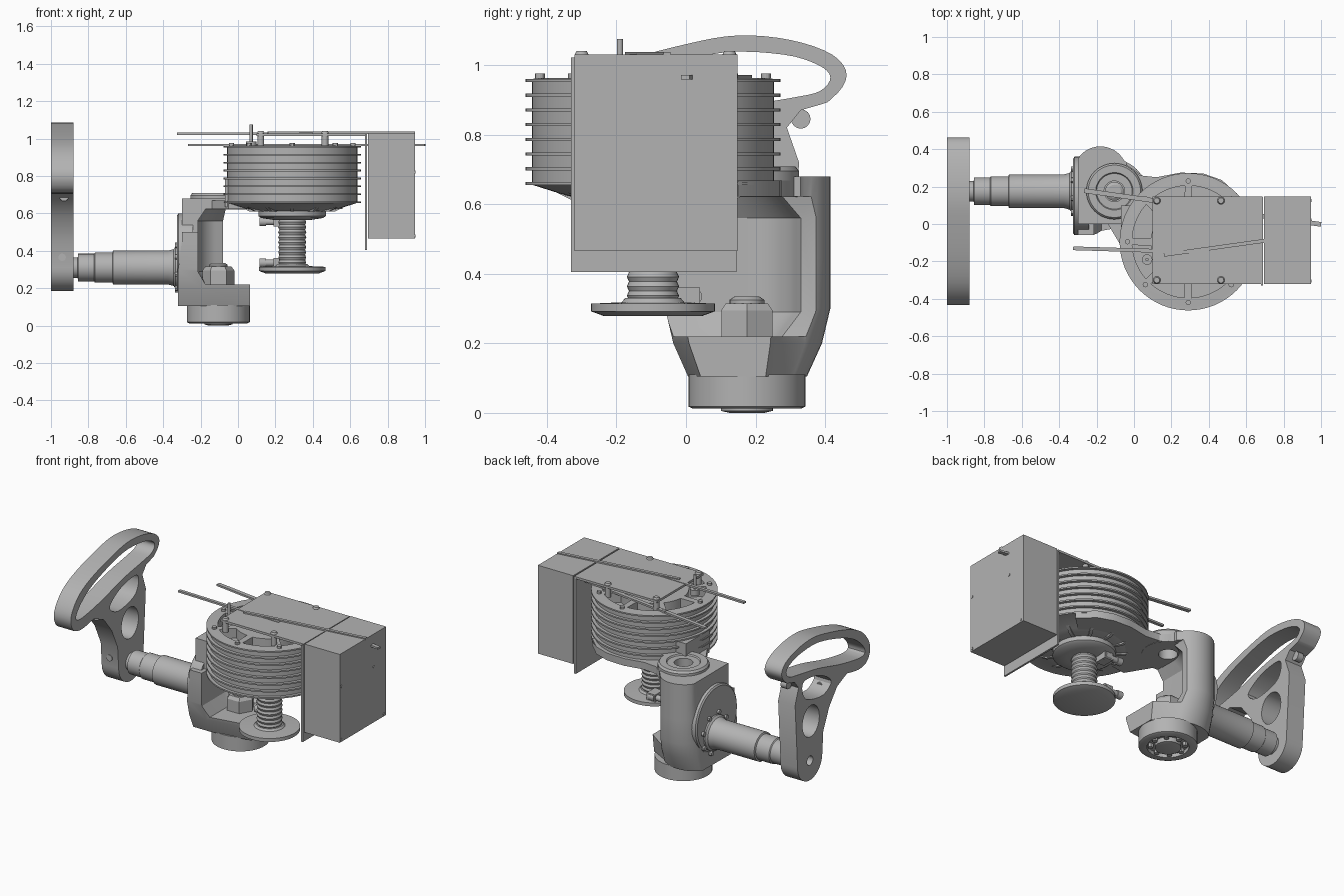
import bpy, bmesh, math
from math import cos, sin, pi

cube = bpy.data.objects.get("Cube")
if cube:
    bpy.data.objects.remove(cube, do_unlink=True)

grey = bpy.data.materials.new("machined_grey")
grey.use_nodes = True
grey.diffuse_color = (0.45, 0.45, 0.45, 1)
grey.node_tree.nodes["Principled BSDF"].inputs["Base Color"].default_value = (0.45, 0.45, 0.45, 1)

AXES = {"x": lambda u, v, t: (t, u, v), "y": lambda u, v, t: (u, t, v), "z": lambda u, v, t: (u, v, t)}


def skin(name, levels, axis="z"):
    """Closed solid through outlines (u, v) placed at heights t along an axis."""
    bm = bmesh.new()
    rings = [[bm.verts.new(AXES[axis](u, v, t)) for u, v in pts] for t, pts in levels]
    n = len(rings[0])
    for a, b in zip(rings, rings[1:]):
        for i in range(n):
            bm.faces.new((a[i], a[(i + 1) % n], b[(i + 1) % n], b[i]))
    bm.faces.new(rings[0])
    bm.faces.new(rings[-1])
    bmesh.ops.recalc_face_normals(bm, faces=bm.faces)
    mesh = bpy.data.meshes.new(name)
    bm.to_mesh(mesh)
    bm.free()
    mesh.materials.append(grey)
    ob = bpy.data.objects.new(name, mesh)
    bpy.context.collection.objects.link(ob)
    return ob


def circle(c, r, n=48, a0=0, a1=2 * pi):
    closed = a1 - a0 >= 2 * pi - 1e-4
    steps = n if closed else n - 1
    return [(c[0] + r * cos(a0 + (a1 - a0) * i / steps), c[1] + r * sin(a0 + (a1 - a0) * i / steps)) for i in range(n)]


def prism(name, pts, lo, hi, axis="z"):
    return skin(name, [(lo, pts), (hi, pts)], axis)


def lathe(name, c, profile, axis="z", n=48):
    return skin(name, [(t, circle(c, r, n)) for r, t in profile], axis)


def box(name, x, y, z):
    return prism(name, [(x[0], y[0]), (x[1], y[0]), (x[1], y[1]), (x[0], y[1])], z[0], z[1])


def rounded(pts, steps=4):
    """Closed smooth curve through the points."""
    out, n = [], len(pts)
    for i in range(n):
        p, q, r, s = (pts[(i + k) % n] for k in (-1, 0, 1, 2))
        for j in range(steps):
            t = j / steps
            out.append(tuple(0.5 * (2 * b + (c - a) * t + (2 * a - 5 * b + 4 * c - d) * t * t
                                    + (3 * b - a - 3 * c + d) * t ** 3) for a, b, c, d in zip(p, q, r, s)))
    return out


def cut(ob, *cutters):
    for c in cutters:
        c.hide_render = True
        m = ob.modifiers.new("cut", "BOOLEAN")
        m.operation, m.solver, m.object = "DIFFERENCE", "EXACT", c
        bpy.context.view_layer.objects.active = ob
        bpy.ops.object.modifier_apply(modifier=m.name)
        bpy.data.objects.remove(c, do_unlink=True)


def rod(name, a, b, z, w=0.02, h=0.012):
    dx, dy = b[0] - a[0], b[1] - a[1]
    k = w / 2 / math.hypot(dx, dy)
    nx, ny = -dy * k, dx * k
    prism(name, [(a[0] + nx, a[1] + ny), (a[0] - nx, a[1] - ny), (b[0] - nx, b[1] - ny), (b[0] + nx, b[1] + ny)], z - h / 2, z + h / 2)


# Finned drum with pockets in its lid
D = (0.29, -0.095)
profile = [(0.2, 0.615), (0.25, 0.625), (0.345, 0.655)]
for i in range(8):
    z = 0.655 + i * 0.0423
    profile += [(0.367, z), (0.367, z + 0.009), (0.348, z + 0.009), (0.348, z + 0.0422)]
profile = profile[:-1] + [(0.33, 0.962)]
drum = lathe("finned_drum", D, profile, n=64)
for i in range(8):
    a = i * pi / 4 + 0.06
    sector = circle(D, 0.3, 10, a, a + 0.66) + circle(D, 0.2, 10, a + 0.04, a + 0.62)[::-1]
    cut(drum, prism("pocket_cutter", sector, 0.9, 1.0))
for i in range(8):
    a = i * pi / 4
    lathe("lid_bolt", (D[0] + 0.325 * cos(a), D[1] + 0.325 * sin(a)), [(0.014, 0.955), (0.014, 0.975)], n=12)
for i in range(12):
    a = i * pi / 6
    p = [(D[0] + r * cos(a + s), D[1] + r * sin(a + s)) for r, s in ((0.17, -0.06), (0.33, -0.03), (0.33, 0.03), (0.17, 0.06))]
    q = [(D[0] + r * cos(a + s), D[1] + r * sin(a + s)) for r, s in ((0.17, -0.06), (0.23, -0.04), (0.23, 0.04), (0.17, 0.06))]
    skin("underside_rib", [(0.61, q), (0.66, p)])

# Threaded spindle and flanges below the drum
lathe("upper_flange", D, [(0.1, 0.565), (0.165, 0.575), (0.18, 0.585), (0.18, 0.612), (0.15, 0.62)])
thread = [(0.075 - 0.006 * (i % 2), 0.31 + i * 0.0135) for i in range(20)]
lathe("spindle", D, thread, n=32)
lathe("lower_flange", D, [(0.14, 0.278), (0.178, 0.292), (0.178, 0.314), (0.09, 0.318), (0.08, 0.33)])
for z in (0.335, 0.555):
    lathe("cable_fitting", (0.02, z), [(0.024, 0.115), (0.024, 0.15), (0.018, 0.15), (0.018, 0.2), (0.026, 0.2), (0.026, 0.24)], "x", 16)
    box("fitting_block", (0.19, 0.25), (-0.04, 0.04), (z - 0.025, z + 0.025))

# Electronics box, hanging plate and cover plate
box("control_box", (0.695, 0.945), (-0.32, 0.148), (0.465, 1.03))
box("hanging_plate", (0.678, 0.69), (-0.33, 0.145), (0.405, 1.022))
box("cover_plate", (0.1, 0.688), (-0.32, 0.148), (1.014, 1.028))
for x in (0.122, 0.465):
    for y in (-0.3, 0.125):
        lathe("cover_post", (x, y), [(0.018, 0.95), (0.018, 1.03), (0.02, 1.03), (0.015, 1.04)], n=16)
for y, z in ((-0.305, 0.48), (0.125, 0.48), (-0.305, 0.82), (0.022, 0.82)):
    lathe("box_screw", (y, z), [(0.008, 0.94), (0.008, 0.949)], "x", 12)

# Flat rods and pin
rod("long_rod", (-0.265, 0.178), (1.0, -0.002), 0.965, 0.025)
rod("front_rod", (-0.325, -0.13), (0.4, -0.152), 1.025)
rod("top_rod", (0.16, -0.165), (0.945, -0.055), 1.031)
lathe("pin", (0.07, -0.19), [(0.028, 0.95), (0.028, 0.985), (0.009, 0.985), (0.009, 1.075)], n=16)

# Arm joining the drum to the pivot
P = (-0.105, 0.175)
arm = prism("drum_arm", [(-0.05, -0.15), (0.3, -0.1), (0.56, 0.15), (0.47, 0.235), (0.37, 0.27), (0.25, 0.275),
                         (0.12, 0.25), (0.03, 0.26), (-0.02, 0.3), (-0.1, 0.32), (-0.2, 0.1)], 0.622, 0.668)
cap = lathe("pivot_cap", P, [(0.15, 0.62), (0.15, 0.695), (0.14, 0.708), (0.1, 0.708), (0.095, 0.7)])
lug = box("arm_lug", (-0.07, 0.05), (-0.14, 0.1), (0.635, 0.78))

# C-shaped yoke: lobed column, hollowed towards the drum
lobe = circle((-0.18, 0.27), 0.145, 14, 0.5, 2.8)
plan = [(-0.32, -0.06), (-0.2, -0.06), (0.065, -0.01), (0.065, 0.25)] + lobe
upper = [(max(x, -0.3), y) for x, y in plan]
yoke = skin("yoke", [(0.105, [(x, P[1] + (y - P[1]) * 0.72) for x, y in plan]),
                     (0.2, [(x, P[1] + (y - P[1]) * 0.9) for x, y in plan]), (0.3, plan), (0.45, upper), (0.68, upper)])
mouth = [(0.3, -0.3), (0.3, 0.6), (-0.08, 0.6), (-0.08, 0.33)] + circle((-0.06, 0.17), 0.155, 12, pi * 0.6, pi) + [(-0.215, -0.3)]
small = [(-0.01 + (x + 0.01) * 0.8, y * 0.9 - 0.02) for x, y in mouth]
cut(yoke, skin("mouth_cutter", [(0.22, small), (0.29, mouth), (0.56, mouth), (0.622, small)]),
    box("corner_cutter", (-0.5, 0.3), (-0.3, 0.0), (0.5, 0.9)),
    box("front_cutter", (-0.04, 0.3), (-0.3, 0.6), (0.5, 0.9)))
for part in (arm, cap, yoke):
    cut(part, lathe("bore_cutter", P, [(0.055, 0.5), (0.055, 0.9)], n=32))

# Base and clamping nut
base = lathe("base", P, [(0.155, 0.012), (0.168, 0.018), (0.168, 0.11)])
cut(base, lathe("recess_cutter", P, [(0.12, -0.1), (0.12, 0.035)]))
lathe("base_hub", P, [(0.05, 0), (0.075, 0.006), (0.075, 0.06)], n=32)
for i in range(8):
    a = i * pi / 4
    lathe("base_bolt", (P[0] + 0.098 * cos(a), P[1] + 0.098 * sin(a)), [(0.016, 0.012), (0.016, 0.06)], n=6)
lathe("hex_nut", P, [(0.085, 0.21), (0.085, 0.295), (0.07, 0.315)], n=6)
lathe("nut_stud", P, [(0.05, 0.3), (0.05, 0.325), (0.035, 0.335)], n=24)

# Side flange and stepped shaft
lathe("side_flange", (0.15, 0.39), [(0.21, -0.24), (0.21, -0.318), (0.2, -0.325)], "x")
S = (0.175, 0.31)
lathe("shaft", S, [(0.11, -0.3), (0.11, -0.335), (0.098, -0.345), (0.09, -0.375), (0.09, -0.668), (0.08, -0.672), (0.08, -0.765),
                   (0.074, -0.77), (0.074, -0.855), (0.055, -0.857), (0.055, -0.9)], "x")
for i in range(8):
    a = i * pi / 4 + 0.3
    lathe("flange_bolt", (S[0] + 0.125 * cos(a), S[1] + 0.125 * sin(a)), [(0.014, -0.31), (0.014, -0.338)], "x", 12)

# Handle: curved grip on a tapering leg with windows
grip = [(-0.2, 0.725), (-0.37, 0.71), (-0.43, 0.77), (-0.42, 0.85), (-0.34, 0.94), (-0.2, 1.005), (0, 1.06),
        (0.15, 1.085), (0.3, 1.072), (0.42, 1.03), (0.462, 0.97), (0.42, 0.905), (0.33, 0.87)]
slot = [(-0.35, 0.775), (-0.375, 0.82), (-0.28, 0.91), (-0.12, 0.98), (0.1, 1.035), (0.28, 1.03), (0.38, 1.0),
        (0.415, 0.965), (0.385, 0.925), (0.3, 0.905), (0.1, 0.87), (-0.15, 0.805)]
n = len(grip) * 4 - 3
foot = circle(S, 0.125, 20, pi, 2 * pi)
outline = rounded(grip)[:n] + [(0.29, 0.82), (0.325, 0.72)] + foot[::-1] + [(0.04, 0.45), (-0.02, 0.58), (-0.1, 0.68)]
handle = prism("handle", outline, -1.0, -0.88, "x")
window = [(-0.04, 0.74), (0.04, 0.68), (0.2, 0.71), (0.25, 0.78), (0.23, 0.84), (0.08, 0.82)]
cut(handle, prism("slot_cutter", rounded(slot), -1.1, -0.8, "x"), prism("window_cutter", rounded(window), -1.1, -0.8, "x"),
    prism("hole_cutter", [(0.165 + x * 0.085, 0.56 + y * 0.1) for x, y in circle((0, 0), 1, 32)], -1.1, -0.8, "x"),
    lathe("pin_hole_cutter", S, [(0.03, -1.1), (0.03, -0.96)], "x", 24))
lathe("handle_bolt", (0.33, 0.845), [(0.028, -0.96), (0.028, -0.92)], "x", 16)
lathe("clamp_screw", (-0.94, 0.365), [(0.02, 0.04), (0.02, 0.08)], "y", 16)
lathe("leg_bolt", (-0.93, 0.69), [(0.025, -0.11), (0.025, -0.02)], "y", 16)

# Smooth round sides, keep edges crisp
for ob in bpy.data.objects:
    ob.select_set(ob.type == "MESH")
bpy.context.view_layer.objects.active = handle
bpy.ops.object.shade_smooth_by_angle(angle=math.radians(30))
